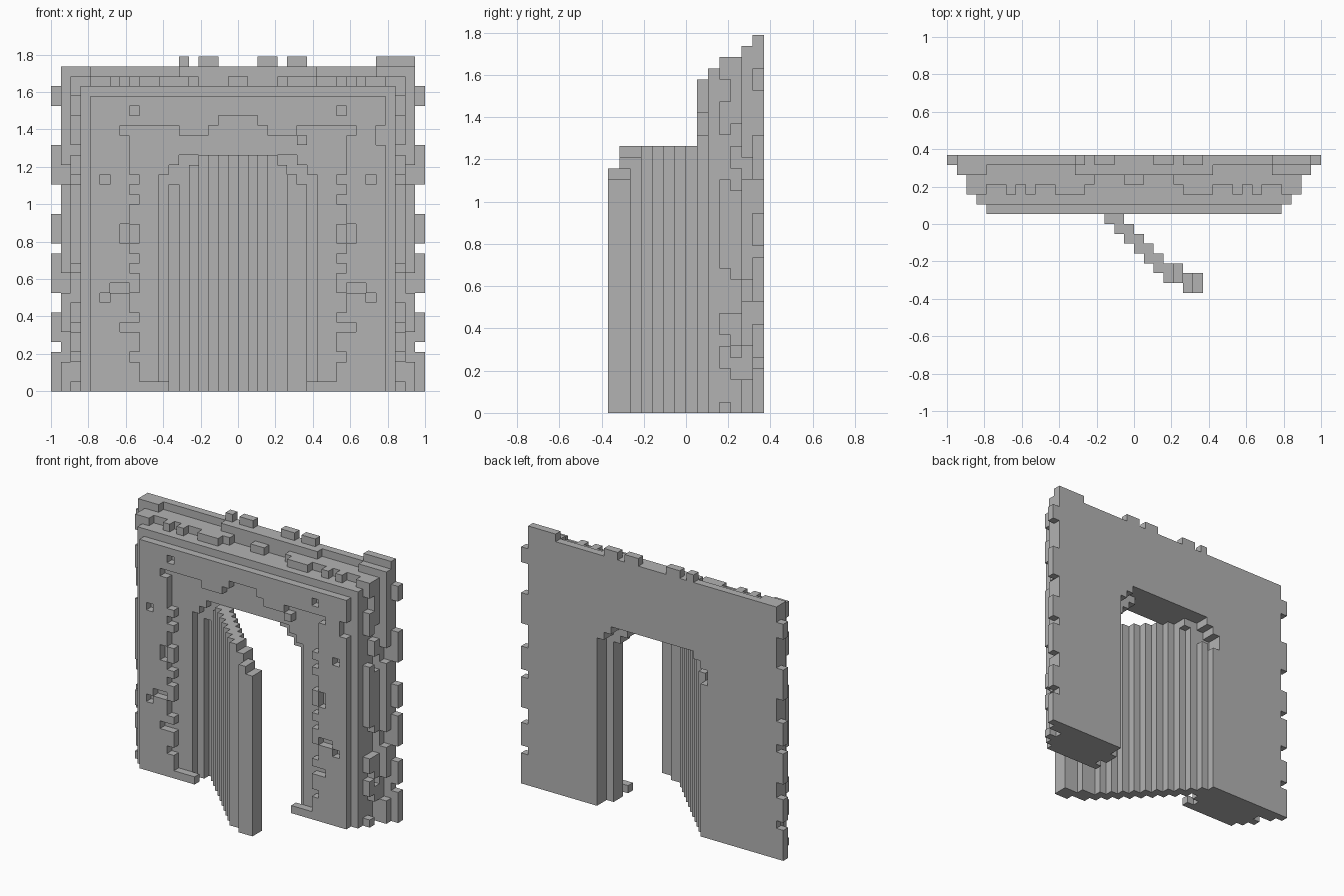
import bpy, bmesh

cube = bpy.data.objects.get("Cube")
if cube:
    bpy.data.objects.remove(cube, do_unlink=True)

UNIT = 2 / 38  # size of one block

stone = bpy.data.materials.new("stone_grey")
stone.use_nodes = True
GREY = (0.45, 0.45, 0.45, 1)
stone.diffuse_color = GREY
stone.node_tree.nodes["Principled BSDF"].inputs["Base Color"].default_value = GREY


def rect(x0, x1, z0, z1):
    """Blocks of one layer inside a rectangle."""
    return {(x, z) for x in range(x0, x1) for z in range(z0, z1)}


def wide(half, z0, z1):
    return rect(-half, half, z0, z1)


def pair(x0, x1, z0, z1):
    """A rectangle and its mirror image."""
    return rect(x0, x1, z0, z1) | rect(-x1, -x0, z0, z1)


def teeth(x, spans):
    """Protruding edge blocks on both sides."""
    return set().union(*(pair(x, x + 1, low, high) for low, high in spans))


def crest(z, spans):
    """Protruding blocks along the top."""
    return set().union(*(rect(left, right, z, z + 1) for left, right in spans))


def arch(half, spring):
    """Stepped doorway that closes by one block per course."""
    return wide(half, 0, spring) | wide(half - 1, spring, spring + 1) | wide(half - 2, spring + 1, 24)


def build(name, layers):
    """Skin the block layers {y: cells} with outer faces only."""
    cells = {(x, y, z) for y, layer in layers.items() for x, z in layer}
    bm = bmesh.new()
    corners = {}

    def corner(p):
        if p not in corners:
            corners[p] = bm.verts.new([c * UNIT for c in p])
        return corners[p]

    for cell in cells:
        for axis in range(3):
            u, v = (axis + 1) % 3, (axis + 2) % 3
            for side in (0, 1):
                near = list(cell)
                near[axis] += 2 * side - 1
                if tuple(near) in cells:
                    continue
                quad = []
                for a, b in ((0, 0), (1, 0), (1, 1), (0, 1)):
                    p = list(cell)
                    p[axis] += side
                    p[u] += a
                    p[v] += b
                    quad.append(corner(tuple(p)))
                bm.faces.new(quad if side else quad[::-1])
    bmesh.ops.dissolve_limit(bm, angle_limit=0.01, verts=bm.verts[:], edges=bm.edges[:])
    mesh = bpy.data.meshes.new(name)
    bm.to_mesh(mesh)
    bm.free()
    mesh.materials.append(stone)
    obj = bpy.data.objects.new(name, mesh)
    bpy.context.collection.objects.link(obj)


# Rear wall with ragged edges and crest
rear = wide(18, 0, 33)
rear |= teeth(18, [(0, 4), (5, 8), (10, 14), (15, 18), (21, 25), (29, 31)])
rear |= crest(33, [(-6, -5), (-4, -2), (2, 4), (5, 7), (14, 18)])
second = wide(17, 0, 32) | teeth(17, [(0, 3), (6, 10), (12, 21), (23, 32)])
second |= crest(32, [(-18, -15), (-6, 8), (14, 18)])

# Stepped middle courses
third = wide(16, 0, 31) | teeth(16, [(3, 5), (6, 9), (12, 20), (22, 24), (26, 32)])
third |= crest(31, [(-16, -4), (-1, 1), (4, 16)])
fourth = wide(16, 0, 31) | teeth(16, [(0, 1), (4, 6), (7, 9), (13, 21), (25, 28), (30, 32)])
fourth |= crest(31, [(-16, -15), (-13, -12), (-11, -10), (-8, -5),
                     (5, 8), (10, 11), (12, 13), (15, 16)])
frame = wide(16, 0, 31)

# Front panel: worn recess around the doorway, plus small pits
panel = wide(15, 0, 30)
panel -= wide(7, 0, 1) | wide(10, 1, 25)
panel -= wide(6, 25, 26) | wide(3, 26, 27) | wide(2, 27, 28)
panel -= pair(7, 11, 25, 26) | pair(6, 12, 26, 27) | rect(-7, -6, 25, 26)
panel -= teeth(10, [(3, 4), (6, 7), (8, 10), (12, 13), (14, 15), (17, 19), (20, 21), (22, 25)])
panel -= teeth(11, [(6, 7), (15, 17), (10, 11)]) | teeth(12, [(10, 11)])
panel -= teeth(13, [(9, 10), (21, 22)]) | teeth(10, [(28, 29)])
panel -= rect(14, 15, 25, 27)

outer_arch, inner_arch = arch(8, 22), arch(7, 21) - pair(4, 5, 23, 24)
build("gate_wall", {
    6: rear - outer_arch,
    5: second - outer_arch,
    4: third - inner_arch,
    3: fourth - inner_arch,
    2: frame - outer_arch,
    1: panel,
})

# Open door: a diagonal run of blocks with a rounded top
def door_height(x):
    return 24 - max(0, x - 3, -4 - x)


door = {}
for y in range(-7, 7):
    start, end = max(-3 - y, -8), -1 - y
    if y == -5:
        end = 5
    elif y == -6:
        end = 7
    elif y == -7:
        start, end = 5, 7
    door[y] = set().union(*(rect(x, x + 1, 0, door_height(x)) for x in range(start, end)))
build("open_door", door)
